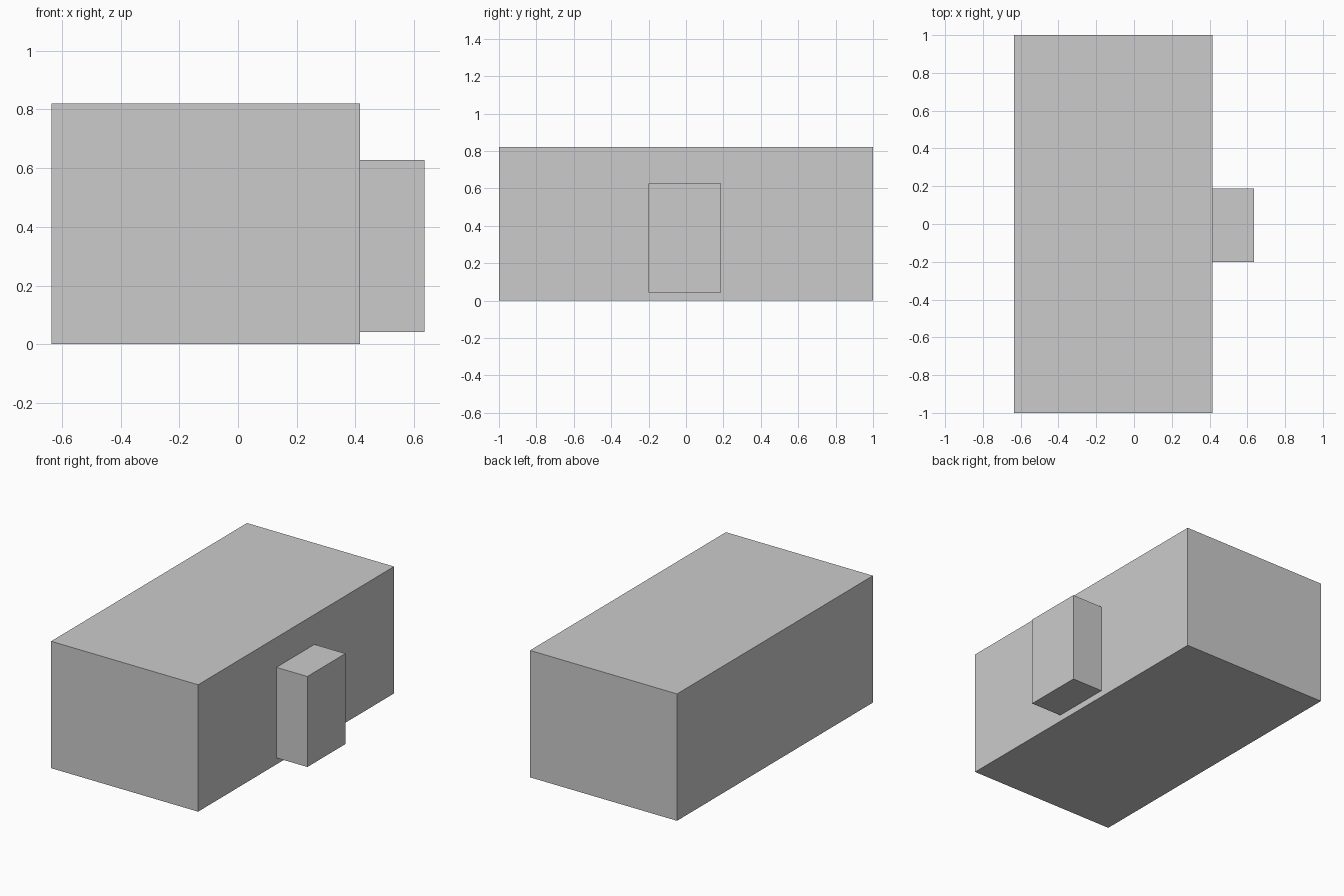
import bpy
from mathutils import Vector

if "Cube" in bpy.data.objects:
    bpy.data.objects.remove(bpy.data.objects["Cube"])


def box(name, low, high):
    """Add a box spanning two opposite corners."""
    low, high = Vector(low), Vector(high)
    bpy.ops.mesh.primitive_cube_add(size=1)
    obj = bpy.context.object
    obj.name = obj.data.name = name
    size, centre = high - low, (low + high) / 2
    for v in obj.data.vertices:
        v.co = Vector(a * b for a, b in zip(v.co, size)) + centre
    return obj


# Large main block
box("main_block", (-0.636, -1.0, 0.0), (0.415, 1.0, 0.82))

# Small upright block against the right side, slightly off the floor
box("side_block", (0.415, -0.20, 0.042), (0.636, 0.188, 0.627))
